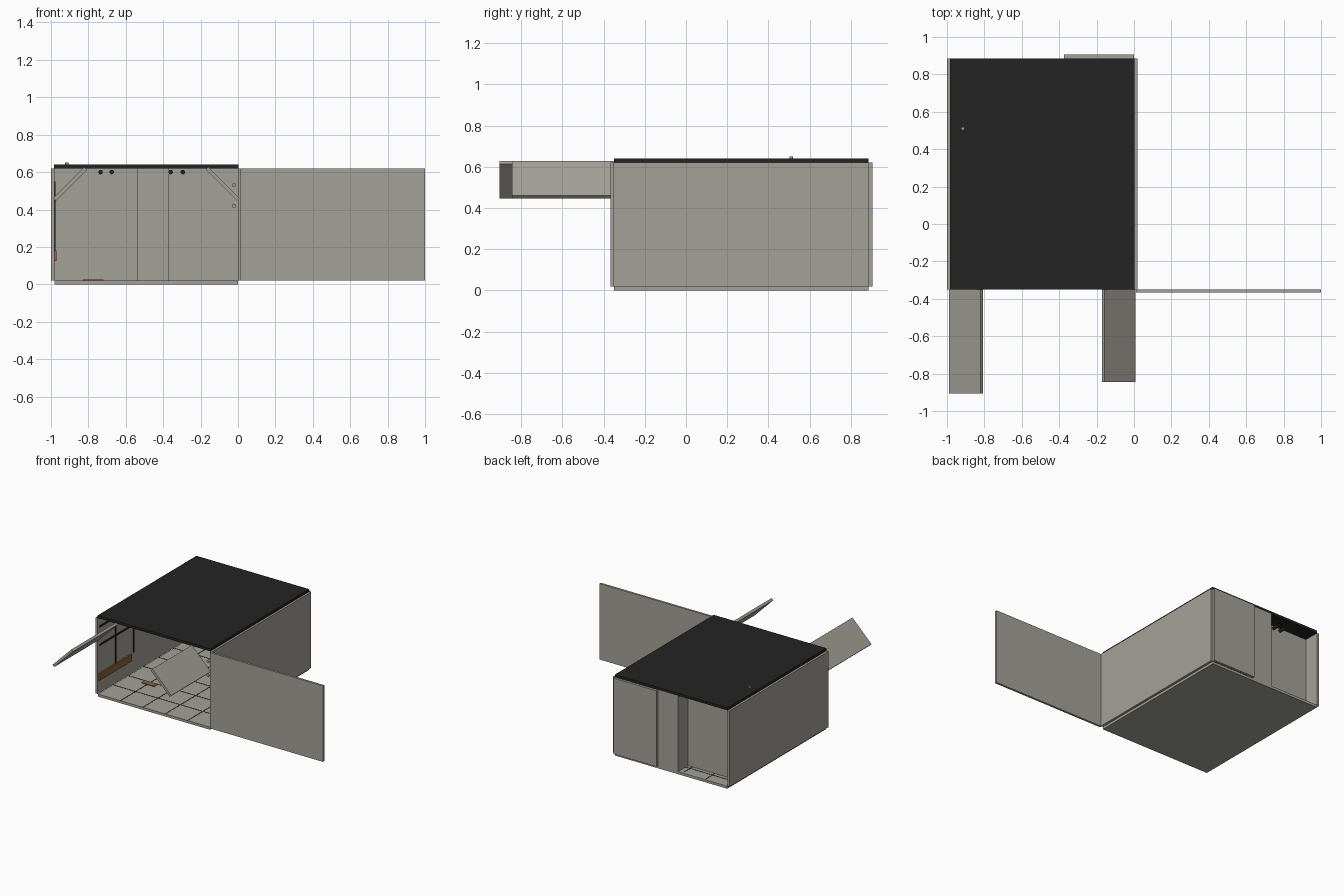
import bpy, math
from mathutils import Matrix

if "Cube" in bpy.data.objects:
    bpy.data.objects.remove(bpy.data.objects["Cube"])


def material(name, rgb):
    m = bpy.data.materials.new(name)
    m.diffuse_color = (*rgb, 1)
    m.use_nodes = True
    m.node_tree.nodes["Principled BSDF"].inputs["Base Color"].default_value = m.diffuse_color
    return m


GREY = material("warm_grey", (0.37, 0.36, 0.315))
BLACK = material("roof_black", (0.017, 0.017, 0.017))
WOOD = material("brown_wood", (0.25, 0.13, 0.05))


def box(name, x, y, z, mat=GREY):
    """Box from (min, max) ranges on each axis."""
    bpy.ops.mesh.primitive_cube_add(size=1)
    o = bpy.context.object
    o.name = name
    r = (x, y, z)
    o.data.transform(Matrix.Translation([(a + b) / 2 for a, b in r])
                     @ Matrix.Diagonal([b - a for a, b in r] + [1]))
    o.data.materials.append(mat)
    return o


def rod(name, loc, radius, depth, axis, mat):
    """Small cylinder along y or z."""
    rot = (math.pi / 2, 0, 0) if axis == "y" else (0, 0, 0)
    bpy.ops.mesh.primitive_cylinder_add(vertices=16, radius=radius, depth=depth,
                                        location=loc, rotation=rot)
    o = bpy.context.object
    o.name = name
    o.data.materials.append(mat)
    bpy.ops.object.shade_smooth_by_angle()
    return o


FRONT, BACK = -0.35, 0.885
PART = 0.76          # recess depth line
WALL = (0.02, 0.62)

# Shell: base, roof, side walls
box("base", (-0.98, 0), (FRONT, BACK), (0, 0.02))
box("roof", (-0.983, 0.002), (FRONT, BACK), (0.62, 0.64), BLACK)
box("left_wall", (-1, -0.982), (FRONT, BACK), WALL)
box("right_wall", (0, 0.018), (FRONT, BACK), WALL)

# Back: partition behind the recess, its side wall, fixed panel and door
box("recess_partition", (-0.982, -0.535), (PART - 0.015, PART), WALL)
box("recess_side_wall", (-0.55, -0.535), (PART, BACK), WALL)
box("back_panel", (-0.535, -0.37), (BACK - 0.016, BACK), WALL)
box("back_door", (-0.375, 0), (BACK + 0.001, 0.905), WALL)

# Front door swung open to the side
box("front_door", (0.012, 1.0), (-0.367, FRONT), WALL)

# Tilted flaps reaching forward from the front opening
L, T = 0.235, 0.02
for name, cx, sign, y0 in (("left_flap", -0.898, 1, -0.905),
                           ("right_flap", -0.082, -1, -0.845)):
    flap = box(name, (-L / 2, L / 2), (y0, FRONT), (-T / 2, T / 2))
    flap.data.transform(Matrix.Translation((cx, 0, 0.537))
                        @ Matrix.Rotation(-sign * math.pi / 4, 4, "Y"))

# Tile joints on the floor
for i in range(1, 5):
    x = -0.98 + i * 0.196
    box("floor_joint_long", (x - 0.003, x + 0.003), (FRONT, BACK - 0.016),
        (0.02, 0.0215), BLACK)
for i in range(1, 7):
    y = FRONT + i * 0.19
    box("floor_joint_cross", (-0.98, 0), (y - 0.003, y + 0.003),
        (0.02, 0.0215), BLACK)

# Rails and plank on the inside of the left wall
for z in (0.40, 0.545):
    box("wall_rail", (-0.982, -0.976), (FRONT + 0.02, 0.1), (z - 0.006, z + 0.006), BLACK)
for y in (-0.13, 0.095):
    box("wall_post", (-0.982, -0.976), (y - 0.006, y + 0.006), (0.18, 0.55), BLACK)
box("wall_plank", (-0.982, -0.97), (FRONT + 0.01, 0.06), (0.125, 0.18), WOOD)
box("floor_plank", (-0.83, -0.72), (-0.02, 0.02), (0.02, 0.026), WOOD)

# Pipe stubs under the ceiling
for x in (-0.735, -0.675):
    rod("pipe_stub", (x, 0.77, 0.60), 0.012, 0.1, "y", BLACK)
for x in (-0.36, -0.295):
    rod("pipe_stub", (x, 0.83, 0.60), 0.012, 0.08, "y", BLACK)

# Pins by the right wall and a small cap on the roof
for z in (0.42, 0.53):
    rod("wall_pin", (-0.022, FRONT + 0.02, z), 0.011, 0.03, "y", GREY)
rod("roof_cap", (-0.915, 0.51, 0.644), 0.009, 0.012, "z", GREY)
